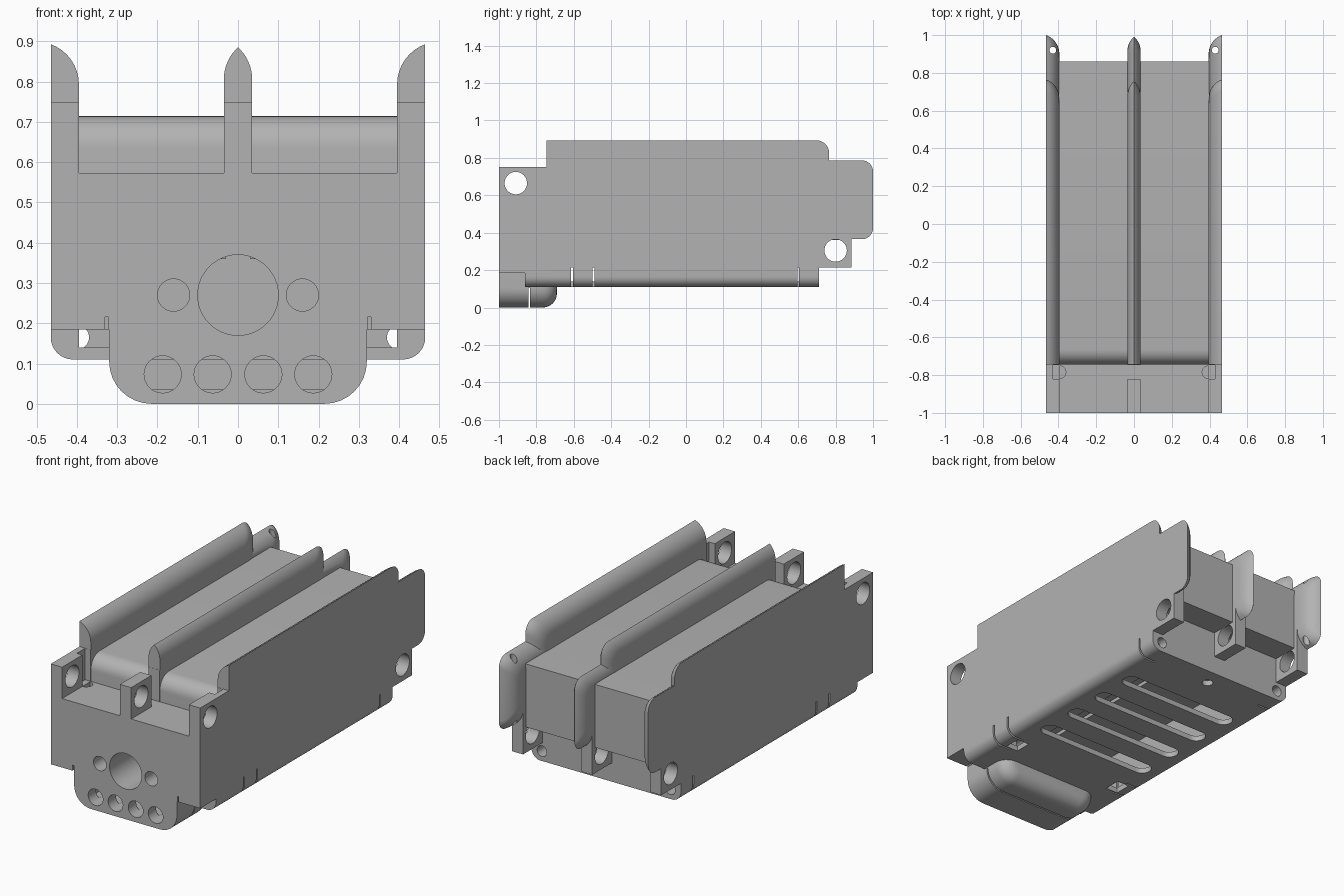
import bpy, bmesh
from math import sin, cos, pi, sqrt, asin
from mathutils import Vector

cube = bpy.data.objects.get("Cube")
if cube:
    bpy.data.objects.remove(cube, do_unlink=True)

grey = bpy.data.materials.new("plain grey")
grey.use_nodes = True
grey.diffuse_color = (0.45, 0.45, 0.45, 1)
grey.node_tree.nodes["Principled BSDF"].inputs["Base Color"].default_value = (0.45, 0.45, 0.45, 1)


def finish(name, bm):
    bmesh.ops.recalc_face_normals(bm, faces=bm.faces)
    mesh = bpy.data.meshes.new(name)
    bm.to_mesh(mesh)
    bm.free()
    mesh.materials.append(grey)
    ob = bpy.data.objects.new(name, mesh)
    bpy.context.collection.objects.link(ob)
    return ob


def loft(name, layers):
    """Skin a stack of equal-length point loops and cap both ends."""
    bm = bmesh.new()
    rings = [[bm.verts.new(p) for p in layer] for layer in layers]
    n = len(rings[0])
    for a, b in zip(rings, rings[1:]):
        for i in range(n):
            j = (i + 1) % n
            bm.faces.new((a[i], a[j], b[j], b[i]))
    bm.faces.new(rings[0])
    bm.faces.new(rings[-1])
    return finish(name, bm)


def place(axis, p, h):
    u, v = p
    return {"x": (h, u, v), "y": (u, h, v), "z": (u, v, h)}[axis]


def prism(name, pts, axis, lo, hi):
    return loft(name, [[place(axis, p, h) for p in pts] for h in (lo, hi)])


def box(name, x, y, z):
    return prism(name, [(x[0], y[0]), (x[1], y[0]), (x[1], y[1]), (x[0], y[1])], "z", *z)


def oval(cu, cv, r, half=0.0, n=32):
    """Circle, or a slot when half is the half length of its straight part."""
    pts = []
    for side in (1, -1):
        for i in range(n // 2 + (1 if half else 0)):
            a = -pi / 2 + pi * i / (n // 2)
            pts.append((cu + side * (half + r * cos(a)), cv + side * r * sin(a)))
    return pts


def rounded(corners):
    """Polyline whose (u, v, r) corners are filleted where r > 0."""
    out = []
    for i, (u, v, r) in enumerate(corners):
        p = Vector((u, v))
        if not r:
            out.append((u, v))
            continue
        a = (Vector(corners[i - 1][:2]) - p).normalized() * r
        b = (Vector(corners[(i + 1) % len(corners)][:2]) - p).normalized() * r
        for k in range(9):
            t = k / 8 * pi / 2
            q = p + a * (1 - sin(t)) + b * (1 - cos(t))
            out.append((q.x, q.y))
    return out


def cut(ob, cutters):
    bpy.context.view_layer.objects.active = ob
    for c in cutters:
        m = ob.modifiers.new("cut", "BOOLEAN")
        m.operation, m.solver, m.object = "DIFFERENCE", "EXACT", c
        bpy.ops.object.modifier_apply(modifier=m.name)
        bpy.data.objects.remove(c, do_unlink=True)


def smooth(ob):
    bpy.ops.object.select_all(action="DESELECT")
    ob.select_set(True)
    bpy.context.view_layer.objects.active = ob
    bpy.ops.object.shade_smooth_by_angle(angle=0.5)


parts = []


# Upright walls, with a crest that curves round the top and rear edges
def outline(x, d, base):
    pts = rounded([(-1, base, 0), (-1, 0.75, 0), (-0.745, 0.75, 0), (-0.745, 0.893 - d, 0),
                   (0.765 - d, 0.893 - d, 0.065), (0.765 - d, 0.787 - d, 0),
                   (1 - d, 0.787 - d, 0.06), (1 - d, 0.365 + d, 0.06),
                   (0.885, 0.365 + d, 0), (0.885, 0.215, 0), (0.71, 0.215, 0), (0.70, base, 0)])
    return [(x, y, z) for y, z in pts]


def crest(width, height, steps=8):
    """(distance from the inner face, drop) pairs along an arc."""
    r = (width ** 2 + height ** 2) / (2 * width)
    top = asin(height / r)
    return [(r * (1 - cos(top * i / steps)), height - r * sin(top * i / steps))
            for i in range(steps + 1)]


def cut_wall(wall, x0, x1):
    cutters = [prism("hole", oval(y, z, 0.06), "x", x0 - 0.1, x1 + 0.1)
               for y, z in ((-0.91, 0.665), (0.8, 0.305))]
    cutters.append(box("gap", (-0.43, 0.43), (-0.82, -0.746), (0.573, 1)))
    if abs(x0) > 0.1:
        mid = (x0 + x1) / 2
        cutters.append(prism("pin", oval(mid, 0.92, 0.018), "z", 0.3, 0.9))
    cut(wall, cutters)
    parts.append(wall)


for side, label in ((1, "left"), (-1, "right")):
    arc = crest(0.07, 0.1)
    wall = loft(label + "_wall", [outline(side * (0.395 + u), d, 0.215) for u, d in arc])
    cut_wall(wall, *sorted((side * 0.395, side * 0.465)))

half = [(u - 0.035, d + 0.008) for u, d in crest(0.035, 0.078)]
full = half + [(-u, d) for u, d in reversed(half[:-1])]
cut_wall(loft("centre_wall", [outline(u, d, 0.38) for u, d in full]), -0.035, 0.035)

# Long blocks filling the two bays
for side, label in ((1, "left"), (-1, "right")):
    pts = rounded([(-0.745, 0.36, 0), (-0.745, 0.715, 0.08), (0.86, 0.715, 0), (0.86, 0.36, 0)])
    parts.append(prism(label + "_block", pts, "x", *sorted((side * 0.03, side * 0.398))))


def big_port():
    return prism("port", oval(0, 0.27, 0.1, n=48), "y", -1.1, -0.6)


# Front panel with ports
front = box("front_panel", (-0.465, 0.465), (-1, -0.74), (0.185, 0.573))
cutters = [big_port()]
for s in (1, -1):
    cutters.append(prism("port", oval(s * 0.16, 0.27, 0.04), "y", -1.1, -0.7))
    cutters.append(box("slit", (s * 0.326 - 0.004, s * 0.326 + 0.004), (-1.1, -0.86), (0.1, 0.216)))
for x in (-0.395, 0, 0.395):
    cutters.append(prism("screw", oval(x, -0.785, 0.034), "z", 0.42, 0.7))
cut(front, cutters)
parts.append(front)

# Nose below the front panel, rounded at its rear end
pts = rounded([(-0.32, 0.19, 0), (-0.32, 0, 0.105), (0.32, 0, 0.105), (0.32, 0.19, 0)])
nose = prism("nose", pts, "y", -1, -0.69)
bm = bmesh.new()
bm.from_mesh(nose.data)
rear = [e for e in bm.edges if all(v.co.y > -0.7 for v in e.verts)
        and not all(v.co.z > 0.18 for v in e.verts)]
bmesh.ops.bevel(bm, geom=rear, offset=0.075, segments=6, profile=0.5, affect="EDGES")
bm.to_mesh(nose.data)
bm.free()
cutters = [big_port(),
           box("hollow", (-0.26, 0.26), (-0.93, -0.76), (0.035, 0.15)),
           box("seam", (-0.5, 0.5), (-0.842, -0.834), (-0.1, 0.105))]
for x in (-0.187, -0.063, 0.063, 0.187):
    cutters.append(prism("port", oval(x, 0.073, 0.046), "y", -1.1, -0.9))
cut(nose, cutters)
parts.append(nose)


# Bottom cover: a shallow tray with vents, clips and rear screw holes
def rear_holes():
    return [prism("hole", oval(s * 0.4, 0.165, 0.03), "y", 0.55, 0.8) for s in (1, -1)]


pts = rounded([(-0.465, 0.216, 0), (-0.465, 0.11, 0.055), (0.465, 0.11, 0.055), (0.465, 0.216, 0),
               (0.395, 0.216, 0), (0.395, 0.14, 0), (-0.395, 0.14, 0), (-0.395, 0.216, 0)])
cover = prism("bottom_cover", pts, "y", -0.86, 0.71)
cutters = rear_holes()
for i in range(4):
    cutters.append(prism("vent", oval(0, -0.315 + 0.225 * i, 0.05, 0.32), "z", 0, 0.2))
cutters.append(prism("hole", oval(0, 0.61, 0.03), "z", 0, 0.2))
for s in (1, -1):
    xs = sorted((s * 0.36, s * 0.5))
    for y in (-0.61, -0.495, 0.6):
        cutters.append(box("slit", xs, (y - 0.005, y + 0.005), (0.1, 0.22)))
    cutters.append(box("clip", sorted((s * 0.31, s * 0.385)), (-0.6, -0.505), (0.1, 0.2)))
cut(cover, cutters)
parts.append(cover)

# Rear closing wall under the blocks
back = box("rear_wall", (-0.42, 0.42), (0.66, 0.71), (0.13, 0.37))
cut(back, rear_holes())
parts.append(back)

for ob in parts:
    smooth(ob)
